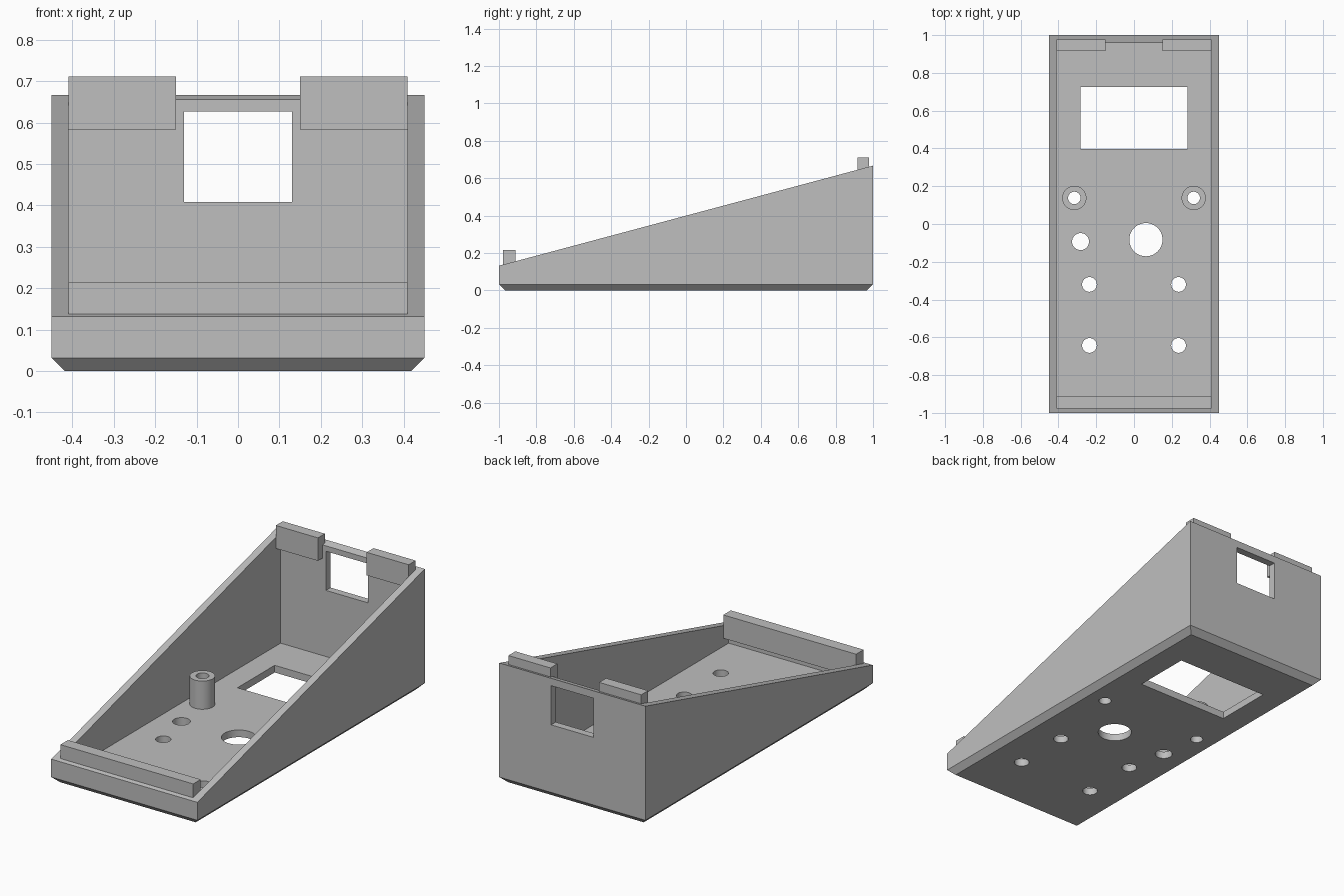
import bpy, bmesh
from mathutils import Matrix, Vector

if "Cube" in bpy.data.objects:
    bpy.data.objects.remove(bpy.data.objects["Cube"])

grey = bpy.data.materials.new("plain grey")
grey.diffuse_color = (0.52, 0.52, 0.52, 1)
grey.use_nodes = True
grey.node_tree.nodes["Principled BSDF"].inputs["Base Color"].default_value = grey.diffuse_color


def finish(name, bm):
    bmesh.ops.recalc_face_normals(bm, faces=bm.faces)
    me = bpy.data.meshes.new(name)
    bm.to_mesh(me)
    bm.free()
    ob = bpy.data.objects.new(name, me)
    me.materials.append(grey)
    bpy.context.collection.objects.link(ob)
    return ob


def box(name, x0, x1, y0, y1, z0, z1):
    bm = bmesh.new()
    size = Vector((x1 - x0, y1 - y0, z1 - z0))
    mid = Vector((x0 + x1, y0 + y1, z0 + z1)) / 2
    bmesh.ops.create_cube(bm, size=1, matrix=Matrix.Translation(mid) @ Matrix.Diagonal(size.to_4d()))
    return finish(name, bm)


def cylinder(name, x, y, r, z0, z1):
    bm = bmesh.new()
    bmesh.ops.create_cone(bm, cap_ends=True, segments=40, radius1=r, radius2=r, depth=z1 - z0,
                          matrix=Matrix.Translation((x, y, (z0 + z1) / 2)))
    return finish(name, bm)


def cut(ob, cutters):
    bpy.context.view_layer.objects.active = ob
    for c in cutters:
        mod = ob.modifiers.new("cut", 'BOOLEAN')
        mod.operation, mod.solver, mod.object = 'DIFFERENCE', 'EXACT', c
        bpy.ops.object.modifier_apply(modifier=mod.name)
        bpy.data.objects.remove(c)


def smooth(ob):
    bpy.ops.object.select_all(action='DESELECT')
    ob.select_set(True)
    bpy.context.view_layer.objects.active = ob
    bpy.ops.object.shade_smooth_by_angle(angle=0.5)


# Wedge case: chamfered base, sloping open top
CH, WALL, FLOOR = 0.032, 0.041, 0.04
bm = bmesh.new()
rings = []
for inset, zf, zb in ((CH, 0, 0), (0, CH, CH), (0, 0.132, 0.667)):
    hx, hy = 0.45 - inset, 1 - inset
    rings.append([bm.verts.new(p) for p in
                  ((-hx, -hy, zf), (hx, -hy, zf), (hx, hy, zb), (-hx, hy, zb))])
bm.faces.new(rings[0])
bm.faces.new(rings[2])
for a, b in zip(rings, rings[1:]):
    for i in range(4):
        j = (i + 1) % 4
        bm.faces.new((a[i], a[j], b[j], b[i]))
case = finish("case", bm)

# Hollow, display opening in the floor, socket opening in the back wall
cutters = [
    box("cavity", -0.45 + WALL, 0.45 - WALL, -1 + WALL, 1 - WALL, FLOOR, 1),
    box("floor_opening", -0.282, 0.282, 0.398, 0.725, -0.1, 0.2),
    box("back_opening", -0.13, 0.13, 0.9, 1.1, 0.408, 0.626),
]
# Round floor holes: x, y, radius
holes = [(0.063, -0.083, 0.088), (-0.283, -0.093, 0.045)]
for s in (-1, 1):
    holes += [(s * 0.236, -0.32, 0.039), (s * 0.236, -0.643, 0.039), (s * 0.316, 0.138, 0.033)]
cutters += [cylinder("floor_hole", x, y, r, -0.1, 0.1) for x, y, r in holes]
cut(case, cutters)
smooth(case)

# Hollow screw posts
for side, s in (("left", -1), ("right", 1)):
    post = cylinder(side + "_screw_post", s * 0.316, 0.138, 0.064, FLOOR, 0.197)
    cut(post, [cylinder("post_bore", s * 0.316, 0.138, 0.033, 0, 0.3)])
    smooth(post)

# Locating tabs along the front and back rims
box("front_tab", -0.409, 0.409, -0.978, -0.912, 0.085, 0.215)
box("back_left_tab", -0.409, -0.15, 0.917, 0.978, 0.583, 0.711)
box("back_right_tab", 0.15, 0.409, 0.917, 0.978, 0.583, 0.711)
